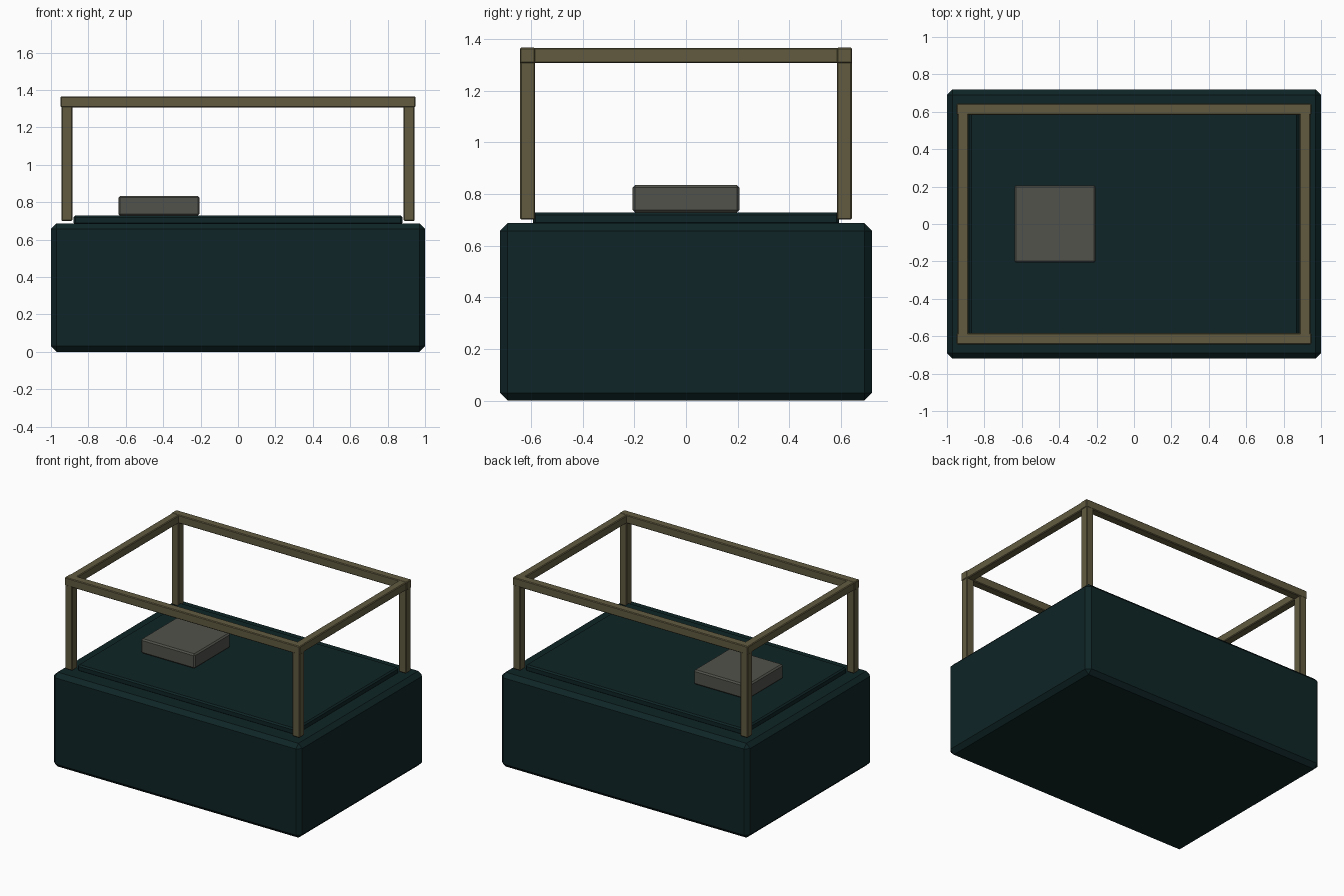
import bpy
import bmesh
from mathutils import Vector

cube = bpy.data.objects.get("Cube")
if cube:
    bpy.data.objects.remove(cube, do_unlink=True)


def material(name, rgb):
    mat = bpy.data.materials.new(name)
    mat.use_nodes = True
    colour = (*rgb, 1.0)
    mat.diffuse_color = colour
    mat.node_tree.nodes["Principled BSDF"].inputs["Base Color"].default_value = colour
    return mat


dark_teal = material("dark teal", (0.0048, 0.018, 0.0194))
olive_brass = material("olive brass", (0.122, 0.105, 0.052))
warm_grey = material("warm grey", (0.082, 0.084, 0.070))


def box(name, low, high, chamfer, mat):
    """Chamfered box between two opposite corners."""
    low, high = Vector(low), Vector(high)
    size = high - low
    bm = bmesh.new()
    bmesh.ops.create_cube(bm, size=1)
    bmesh.ops.scale(bm, vec=size, verts=bm.verts)
    bmesh.ops.bevel(bm, geom=bm.edges[:], offset=chamfer, segments=1,
                    affect='EDGES', profile=0.5)
    mesh = bpy.data.meshes.new(name)
    bm.to_mesh(mesh)
    bm.free()
    mesh.materials.append(mat)
    obj = bpy.data.objects.new(name, mesh)
    obj.location = (low + high) / 2
    bpy.context.collection.objects.link(obj)
    return obj


# Main block, raised top panel and the small pad on it
box("base_block", (-1, -0.72, 0), (1, 0.72, 0.687), 0.03, dark_teal)
box("top_panel", (-0.88, -0.593, 0.68), (0.88, 0.593, 0.728), 0.01, dark_teal)
box("pad", (-0.64, -0.207, 0.728), (-0.205, 0.207, 0.834), 0.01, warm_grey)

# Open frame: four posts carrying a rectangle of rails
POST_X, POST_Y, HALF = 0.915, 0.613, 0.029
POST_FOOT, RAIL_LOW, RAIL_TOP = 0.7, 1.306, 1.366

for side, sx in (("right", -1), ("left", 1)):
    x = sx * POST_X
    for end, sy in (("front", -1), ("back", 1)):
        y = sy * POST_Y
        box(f"{end}_{side}_post", (x - HALF, y - HALF, POST_FOOT),
            (x + HALF, y + HALF, RAIL_LOW + 0.01), 0.005, olive_brass)
    box(f"{side}_rail", (x - HALF, -POST_Y, RAIL_LOW),
        (x + HALF, POST_Y, RAIL_TOP - 0.001), 0.005, olive_brass)

for end, sy in (("front", -1), ("back", 1)):
    y = sy * POST_Y
    box(f"{end}_rail", (-0.948, y - HALF - 0.001, RAIL_LOW),
        (0.948, y + HALF + 0.001, RAIL_TOP), 0.005, olive_brass)
